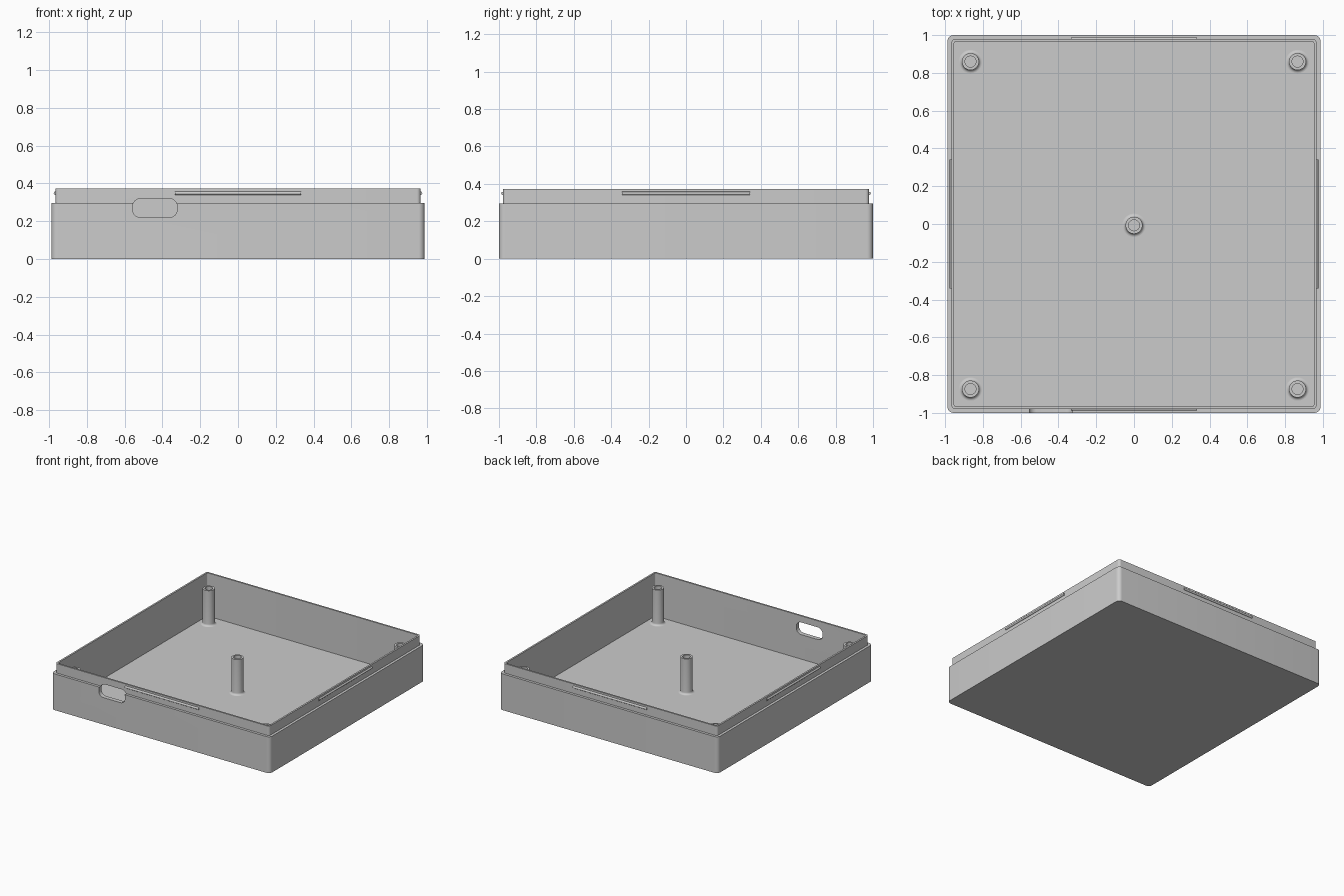
import bpy, bmesh, math
from mathutils import Matrix, Vector

if "Cube" in bpy.data.objects:
    bpy.data.objects.remove(bpy.data.objects["Cube"])

grey = bpy.data.materials.new("plain grey")
grey.use_nodes = True
colour = (0.6, 0.6, 0.6, 1)
grey.diffuse_color = colour
grey.node_tree.nodes["Principled BSDF"].inputs["Base Color"].default_value = colour

HALF_X, HALF_Y = 0.988, 1.0
STEP_Z, TOP_Z, FLOOR_Z = 0.296, 0.373, 0.02
LIP_INSET, WALL = 0.021, 0.035


def rounded_rect(half_u, half_v, radius, steps=8):
    """Counter-clockwise outline of a rounded rectangle."""
    points = []
    for quarter, (su, sv) in enumerate([(1, 1), (-1, 1), (-1, -1), (1, -1)]):
        for i in range(steps + 1):
            a = (quarter + i / steps) * math.pi / 2
            points.append((su * (half_u - radius) + radius * math.cos(a),
                           sv * (half_v - radius) + radius * math.sin(a)))
    return points


def bridge(bm, rings):
    for low, high in zip(rings, rings[1:]):
        n = len(low)
        for i in range(n):
            j = (i + 1) % n
            bm.faces.new((low[i], low[j], high[j], high[i]))


def finish(bm, name, smooth=True):
    bmesh.ops.recalc_face_normals(bm, faces=bm.faces)
    mesh = bpy.data.meshes.new(name)
    bm.to_mesh(mesh)
    bm.free()
    mesh.materials.append(grey)
    obj = bpy.data.objects.new(name, mesh)
    bpy.context.collection.objects.link(obj)
    if smooth:
        shade(obj)
    return obj


def shade(obj):
    bpy.ops.object.select_all(action="DESELECT")
    obj.select_set(True)
    bpy.context.view_layer.objects.active = obj
    bpy.ops.object.shade_smooth_by_angle(angle=math.radians(30))


# Tray: outer wall, step, thin lip, inner wall and floor
bm = bmesh.new()
rings = []
for inset, z, radius in [(0, 0, 0.032), (0, STEP_Z, 0.032),
                         (LIP_INSET, STEP_Z, 0.02), (LIP_INSET, TOP_Z, 0.02),
                         (WALL, TOP_Z, 0.01), (WALL, FLOOR_Z, 0.01)]:
    outline = rounded_rect(HALF_X - inset, HALF_Y - inset, radius)
    rings.append([bm.verts.new((x, y, z)) for x, y in outline])
bridge(bm, rings)
bm.faces.new(rings[0][::-1])
bm.faces.new(rings[-1])
tray = finish(bm, "tray", smooth=False)

# Rounded port opening through the front wall
bm = bmesh.new()
outline = rounded_rect(0.118, 0.05, 0.042)
rings = [[bm.verts.new((x - 0.44, y, z + 0.27)) for x, z in outline]
         for y in (-1.1, -0.9)]
bridge(bm, rings)
for ring in rings:
    bm.faces.new(ring)
cutter = finish(bm, "port_cutter", smooth=False)
cutter.hide_render = True
cut = tray.modifiers.new("port", "BOOLEAN")
cut.operation = "DIFFERENCE"
cut.solver = "EXACT"
cut.object = cutter
bpy.context.view_layer.objects.active = tray
bpy.ops.object.modifier_apply(modifier=cut.name)
bpy.data.objects.remove(cutter)
shade(tray)


# Screw posts: hollow, with a flared foot
def post(name, x, y):
    radius, foot, bore, top = 0.045, 0.017, 0.029, 0.31
    profile = []
    for i in range(7):
        a = i / 6 * math.pi / 2
        profile.append((radius + foot * (1 - math.sin(a)),
                        FLOOR_Z + foot * (1 - math.cos(a))))
    profile += [(radius, top), (bore, top), (bore, FLOOR_Z + 0.04)]
    bm = bmesh.new()
    sides = 40
    rings = [[bm.verts.new((x + r * math.cos(2 * math.pi * k / sides),
                            y + r * math.sin(2 * math.pi * k / sides), z))
              for k in range(sides)] for r, z in profile]
    bridge(bm, rings)
    bm.faces.new(rings[0])
    bm.faces.new(rings[-1])
    finish(bm, name)


SHIFT = -0.007
post("centre_post", 0, SHIFT)
for side, sx in (("left", 1), ("right", -1)):
    for end, sy in (("front", -1), ("back", 1)):
        post(f"{end}_{side}_post", sx * 0.866, sy * 0.867 + SHIFT)


# Snap ridges: half-round beads along the middle of each lip face
def ridge(name, angle, distance, half_length):
    bm = bmesh.new()
    size = 0.009
    section = [(size * math.cos(a), size * math.sin(a))
               for a in (math.pi * (i / 10 - 0.5) for i in range(11))]
    section += [(-0.004, size), (-0.004, -size)]
    rings = [[bm.verts.new((distance + out, along, 0.349 + up))
              for out, up in section] for along in (-half_length, half_length)]
    bridge(bm, rings)
    for ring in rings:
        bm.faces.new(ring)
    bmesh.ops.rotate(bm, verts=bm.verts, cent=Vector(),
                     matrix=Matrix.Rotation(angle, 3, "Z"))
    finish(bm, name)


for i, name in enumerate(["left", "back", "right", "front"]):
    half = HALF_Y if i % 2 else HALF_X
    ridge(f"{name}_snap_ridge", i * math.pi / 2, half - LIP_INSET,
          0.333 if i % 2 else 0.342)
